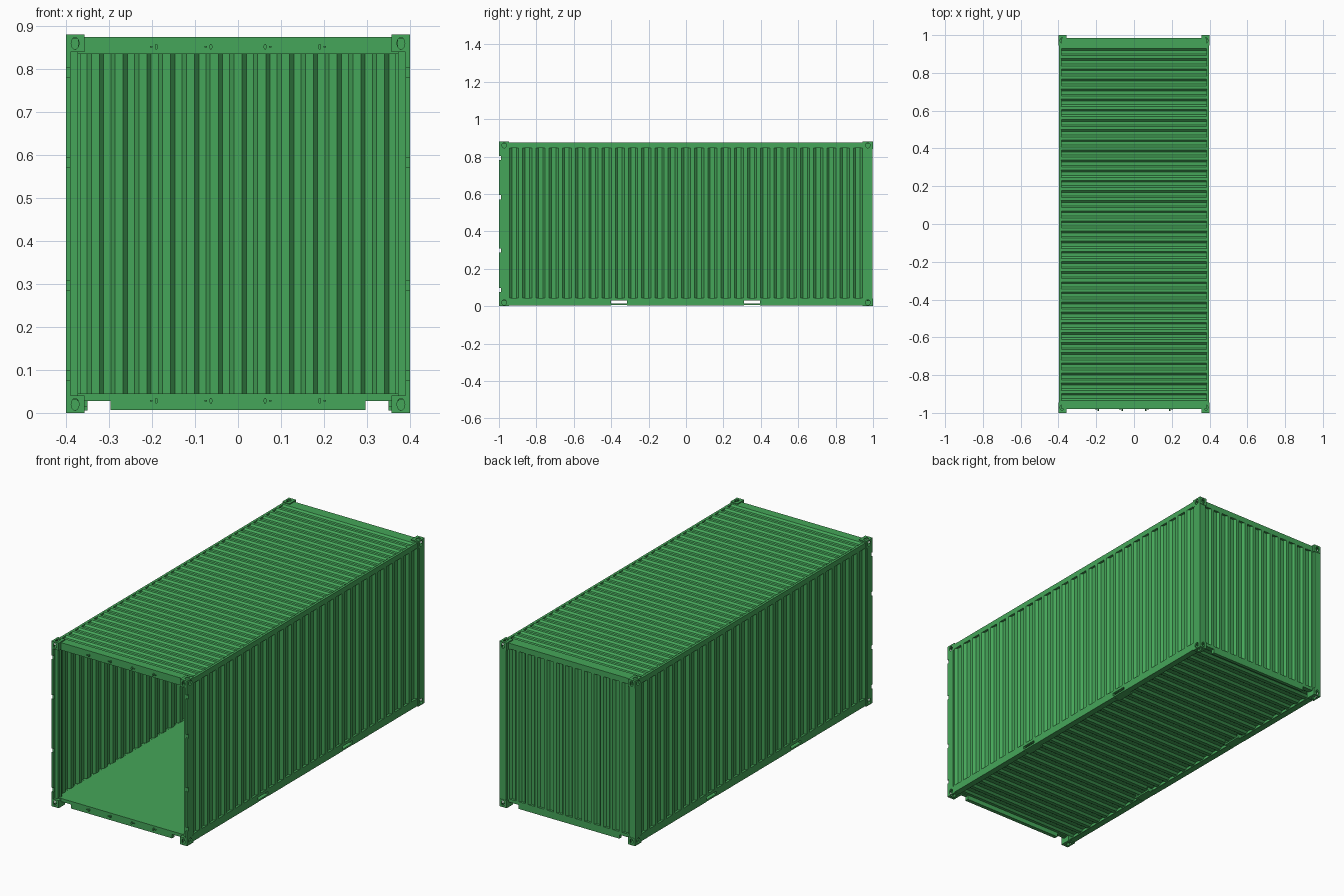
import bpy, bmesh, math
from mathutils import Vector, Matrix

if "Cube" in bpy.data.objects:
    bpy.data.objects.remove(bpy.data.objects["Cube"])

green = bpy.data.materials.new("container_green")
green.diffuse_color = (0.06, 0.38, 0.10, 1)
green.use_nodes = True
green.node_tree.nodes["Principled BSDF"].inputs["Base Color"].default_value = green.diffuse_color


def finish(name, bm, mirror="", loc=(0, 0, 0)):
    bmesh.ops.recalc_face_normals(bm, faces=bm.faces)
    me = bpy.data.meshes.new(name)
    bm.to_mesh(me)
    bm.free()
    ob = bpy.data.objects.new(name, me)
    ob.location = loc
    bpy.context.collection.objects.link(ob)
    me.materials.append(green)
    if mirror:
        add_mirror(ob, mirror)
    return ob


def add_mirror(ob, axes):
    m = ob.modifiers.new("mirror", 'MIRROR')
    m.use_axis = [a in axes for a in "xyz"]
    m.use_mirror_merge = False


def add_box(bm, x0, x1, y0, y1, z0, z1):
    mat = Matrix.Translation(((x0 + x1) / 2, (y0 + y1) / 2, (z0 + z1) / 2))
    mat = mat @ Matrix.Diagonal((x1 - x0, y1 - y0, z1 - z0, 1))
    bmesh.ops.create_cube(bm, size=1, matrix=mat)


def boxes(name, specs, mirror="", loc=(0, 0, 0)):
    bm = bmesh.new()
    for s in specs:
        add_box(bm, *s)
    return finish(name, bm, mirror, loc)


def add_oval(bm, centre, axis, w, h, depth, seg=24):
    rot = {'x': Matrix.Rotation(math.pi / 2, 4, 'Y'),
           'y': Matrix.Rotation(math.pi / 2, 4, 'X'),
           'z': Matrix.Identity(4)}[axis]
    size = {'x': (1, w, h, 1), 'y': (w, 1, h, 1), 'z': (w, h, 1, 1)}[axis]
    bmesh.ops.create_cone(bm, cap_ends=True, segments=seg, radius1=0.5, radius2=0.5, depth=depth,
                          matrix=Matrix.Translation(centre) @ Matrix.Diagonal(size) @ rot)


def corrugated(name, u0, u1, n, depth, v0, v1, place, mirror="", thick=0.003, flat_back=None):
    """Trapezoid sheet: profile along u, extruded along v, crest at d = 0."""
    p = (u1 - u0) / (n + 0.3)
    top = []
    for i in range(n):
        a = u0 + i * p
        top += [(a, 0), (a + .3 * p, 0), (a + .48 * p, -depth), (a + .82 * p, -depth)]
    top += [(u1 - .3 * p, 0), (u1, 0)]
    if flat_back is None:
        back = [(u, d - thick) for u, d in top]
    else:
        back = [(u, flat_back) for u, d in top]
    bm = bmesh.new()
    rows = [[[bm.verts.new(place(u, d, v)) for u, d in side] for side in (top, back)]
            for v in (v0, v1)]
    (ta, ba), (tb, bb) = rows
    for i in range(len(top) - 1):
        for a, b in ((ta, tb), (ba, bb), (ta, ba), (tb, bb)):
            bm.faces.new((a[i], a[i + 1], b[i + 1], b[i]))
    for i in (0, -1):
        bm.faces.new((ta[i], tb[i], bb[i], ba[i]))
    return finish(name, bm, mirror)


# Corrugated side walls, back wall, roof
corrugated("side_walls", -.965, .965, 27, .012, .04, .85,
           lambda u, d, v: Vector((.398 + d, u, v)), "x")
corrugated("back_wall", -.368, .368, 13, .012, .04, .845,
           lambda u, d, v: Vector((u, .985 + d, v)))
corrugated("roof", -.95, .945, 35, .009, -.387, .387,
           lambda u, d, v: Vector((v, u, .875 + d)))

# Floor: flat on top, ribbed below
corrugated("floor", -.965, .975, 28, .009, -.386, .386,
           lambda u, d, v: Vector((v, u, .031 - d)), flat_back=.0135 * -1)

# Long top rails
boxes("top_rails", [(.385, .398, -.95, .95, .846, .874)], "x")

# Long bottom rails, opened for the fork pockets
pockets = [(-.4, -.315), (.31, .395)]
rail = [(.386, .398, a, b, .005, .045) for a, b in ((-.95, -.4), (-.315, .31), (.395, .95))]
rail += [(.365, .386, a, b, .005, .009) for a, b in ((-.95, -.4), (-.315, .31), (.395, .95))]
for a, b in pockets:
    rail += [(.386, .398, a, b, .030, .045), (.35, .398, a - .01, b + .01, .006, .015),
             (.35, .386, a - .006, a, .015, .031), (.35, .386, b, b + .006, .015, .031)]
boxes("bottom_rails", rail, "x")

# Front posts with an outer flange interrupted at the hinges
hinges = [.0875, .2975, .5825, .7925]
front = [(.372, .398, -.985, -.955, .04, .84), (.365, .372, -.970, -.960, .04, .84)]
edges = [.04] + [h + s for h in hinges for s in (-.011, .011)] + [.84]
front += [(.390, .400, -1, -.955, edges[i], edges[i + 1]) for i in range(0, len(edges), 2)]
front += [(.388, .400, -.989, -.955, h - .011, h + .011) for h in hinges]
boxes("front_posts", front, "x")

# Back posts
boxes("back_posts", [(.363, .400, .985, .998, .04, .84), (.386, .400, .955, .998, .04, .84)], "x")

# End headers and roof end plates
boxes("front_header", [(-.372, .372, -.98, -.96, .835, .875), (-.385, .385, -.98, -.945, .871, .875)])
boxes("back_header", [(-.372, .372, .967, .985, .845, .875), (-.385, .385, .94, .985, .871, .875)])

# End sills with lifting notches next to the corners
for name, y0, y1 in (("front_sill", -.98, -.96), ("back_sill", .967, .985)):
    boxes(name, [(-.297, .297, y0, y1, .007, .045), (-.375, -.297, y0, y1, .028, .045),
                 (.297, .375, y0, y1, .028, .045)])

# Lock rod keepers on the header and sill
bm = bmesh.new()
for z in (.852, .028):
    for x in (.063, .190):
        add_oval(bm, (x, -.983, z), 'y', .007, .014, .012, 12)
        add_box(bm, x + .009, x + .015, -.986, -.979, z - .0015, z + .0015)
finish("lock_keepers", bm, "x")

# Hollow corner castings with oval openings
MID = .44
casting = boxes("corner_castings", [(.357, .400, .945, 1, .400, .440)], loc=(0, 0, MID))
cavity = bmesh.new()
add_box(cavity, .364, .393, .952, .993, .407, .433)
cuts = [cavity]
for c, axis, w, h in (((.379, 1, .420), 'y', .018, .028), ((.400, .972, .420), 'x', .024, .028),
                      ((.381, .972, .440), 'z', .020, .030)):
    hole = bmesh.new()
    add_oval(hole, c, axis, w, h, .03)
    cuts.append(hole)
helpers = []
for i, b in enumerate(cuts):
    cutter = finish("casting_cutter_%d" % i, b, loc=(0, 0, MID))
    cutter.hide_render = True
    m = casting.modifiers.new("cut", 'BOOLEAN')
    m.operation, m.solver, m.object = 'DIFFERENCE', 'EXACT', cutter
    helpers.append(cutter)
bpy.context.view_layer.update()
shaped = casting.evaluated_get(bpy.context.evaluated_depsgraph_get())
mesh = bpy.data.meshes.new_from_object(shaped)
casting.modifiers.clear()
casting.data = mesh
for c in helpers:
    bpy.data.objects.remove(c)
add_mirror(casting, "xyz")
